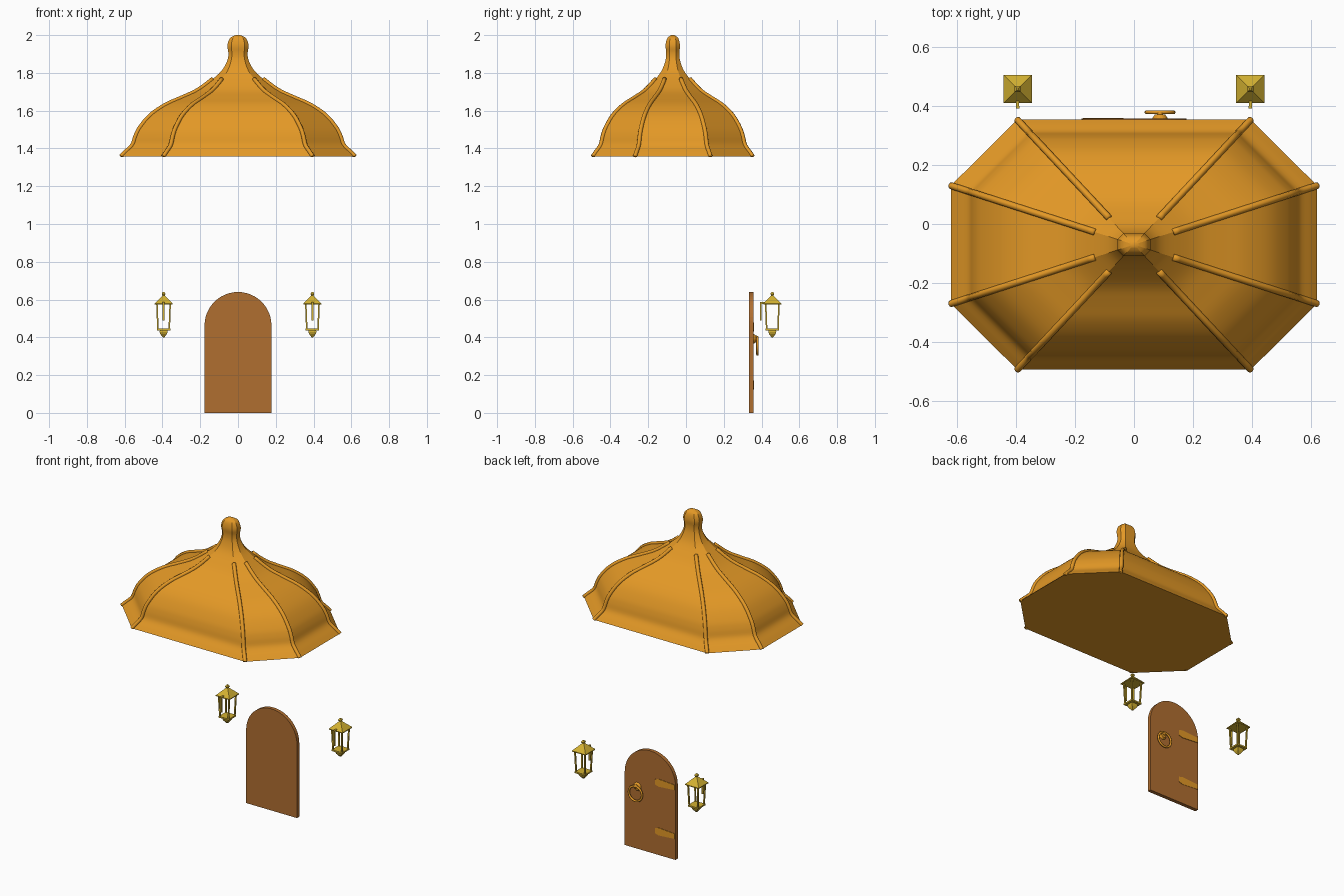
import bpy, bmesh, math
from mathutils import Vector, Matrix

if "Cube" in bpy.data.objects:
    bpy.data.objects.remove(bpy.data.objects["Cube"])


def srgb(r, g, b):
    return tuple(((c / 255 + 0.055) / 1.055) ** 2.4 for c in (r, g, b)) + (1,)


def material(name, rgb):
    m = bpy.data.materials.new(name)
    m.diffuse_color = srgb(*rgb)
    m.use_nodes = True
    m.node_tree.nodes["Principled BSDF"].inputs["Base Color"].default_value = m.diffuse_color
    return m


ORANGE = material("roof orange", (228, 153, 38))
WOOD = material("door brown", (176, 110, 48))
BRASS = material("lantern brass", (212, 178, 50))


def finish(name, bm, mat, smooth=False):
    bmesh.ops.recalc_face_normals(bm, faces=bm.faces[:])
    me = bpy.data.meshes.new(name)
    for f in bm.faces:
        f.smooth = smooth
    bm.to_mesh(me)
    bm.free()
    ob = bpy.data.objects.new(name, me)
    me.materials.append(mat)
    bpy.context.collection.objects.link(ob)
    return ob


def add_box(bm, lo, hi):
    lo, hi = Vector(lo), Vector(hi)
    m = Matrix.Translation((lo + hi) / 2) @ Matrix.Diagonal((*(hi - lo), 1))
    bmesh.ops.create_cube(bm, size=1, matrix=m)


def loft(bm, rings):
    """Skin a list of equal-length vertex rings and cap both ends."""
    rows = [[bm.verts.new(p) for p in r] for r in rings]
    n = len(rows[0])
    for a, b in zip(rows, rows[1:]):
        for i in range(n):
            bm.faces.new((a[i], a[(i + 1) % n], b[(i + 1) % n], b[i]))
    bm.faces.new(rows[0])
    bm.faces.new(rows[-1])
    return rows


def spline(pts, steps=4):
    """Catmull-Rom interpolation of a 2D profile."""
    p = [Vector(q) for q in [pts[0], *pts, pts[-1]]]
    out = []
    for a, b, c, d in zip(p, p[1:], p[2:], p[3:]):
        for k in range(steps):
            t = k / steps
            out.append(0.5 * (2 * b + (c - a) * t + (2 * a - 5 * b + 4 * c - d) * t * t
                              + (3 * b - a - 3 * c + d) * t ** 3))
    return out + [p[-1]]


# Roof: bell profile (half width, height) swept round a stretched octagon
ROOF_Y, HALF = -0.07, 0.62
corners = [(.395, .423), (-.395, .423), (-.62, .2), (-.62, -.2),
           (-.395, -.423), (.395, -.423), (.62, -.2), (.62, .2)]
profile = spline([(.62, 1.358), (.598, 1.38), (.56, 1.418), (.543, 1.465), (.52, 1.51),
                  (.465, 1.575), (.385, 1.63), (.30, 1.668), (.22, 1.705), (.15, 1.755),
                  (.088, 1.81), (.057, 1.865), (.051, 1.905), (.056, 1.945),
                  (.043, 1.983), (.012, 2.0)])


def roof_point(corner, r, z):
    return Vector((corner[0] * r / HALF, ROOF_Y + corner[1] * r / HALF, z))


bm = bmesh.new()
rows = loft(bm, [[roof_point(c, r, z) for c in corners] for r, z in profile])
for e in bm.edges:  # keep the eight hips and the eave crisp
    a, b = e.verts
    if abs(a.co.z - b.co.z) > 1e-5 or a in rows[0] and b in rows[0]:
        e.smooth = False
finish("roof", bm, ORANGE, True)

# Ribs: round bars following each hip
bm = bmesh.new()
for c in corners:
    path = [roof_point(c, r, z) for r, z in profile if r > 0.118 and z < 1.9]
    side = Vector((-c[1], c[0], 0)).normalized()
    rings = []
    for i, p in enumerate(path):
        t = (path[min(i + 1, len(path) - 1)] - path[max(i - 1, 0)]).normalized()
        up = side.cross(t)
        rings.append([p + 0.0115 * (math.cos(a) * side + math.sin(a) * up)
                      for a in (k * math.tau / 8 for k in range(8))])
    for q in rings[0]:
        q.z = max(q.z, 1.355)
    loft(bm, rings)
ribs = finish("roof_ribs", bm, ORANGE, True)

# Door: round-topped slab
bm = bmesh.new()
R, SPRING = 0.177, 0.463
outline = [(-R, 0), (R, 0)] + [(R * math.cos(k * math.pi / 24), SPRING + R * math.sin(k * math.pi / 24))
                               for k in range(25)]
loft(bm, [[(x, y, z) for x, z in outline] for y in (.334, .357)])
finish("door", bm, WOOD)

# Hinge straps: thin tapered plates on the outside of the door
bm = bmesh.new()
strap = [(-.172, -.016), (-.06, -.024), (-.035, -.016), (-.035, .016), (-.06, .024), (-.172, .016)]
for zc in (.455, .148):
    loft(bm, [[(x, y, zc + z) for x, z in strap] for y in (.355, .3595)])
finish("door_hinges", bm, ORANGE)

# Door knocker: round boss with a hanging ring
bm = bmesh.new()
rot = Matrix.Rotation(math.pi / 2, 4, 'X')
bmesh.ops.create_cone(bm, cap_ends=True, segments=16, radius1=.018, radius2=.027, depth=.014,
                      matrix=Matrix.Translation((.088, .363, .392)) @ rot)
bmesh.ops.create_uvsphere(bm, u_segments=12, v_segments=8, radius=.011,
                          matrix=Matrix.Translation((.088, .373, .398)))
finish("knocker_boss", bm, ORANGE)
bpy.ops.mesh.primitive_torus_add(major_radius=.046, minor_radius=.0065, major_segments=28,
                                 minor_segments=8, location=(.088, .378, .355),
                                 rotation=(math.pi / 2, 0, 0))
ring = bpy.context.object
ring.name = "knocker_ring"
ring.data.materials.append(ORANGE)
bpy.ops.object.shade_smooth()


# Lanterns: square stacked profiles, four posts and a wall bracket each
def square(cx, cy, h, z):
    return [(cx + sx * h, cy + sy * h, z) for sx, sy in ((-1, -1), (1, -1), (1, 1), (-1, 1))]


LY = 0.457
for side, label in ((-1, "left"), (1, "right")):
    cx = side * 0.394
    bm = bmesh.new()
    # cap with little finial
    loft(bm, [square(cx, LY, h, z) for h, z in
              ((.040, .574), (.048, .574), (.048, .579), (.009, .618), (.006, .622),
               (.010, .629), (.008, .635), (.003, .641))])
    # base plate and drop
    loft(bm, [square(cx, LY, h, z) for h, z in
              ((.004, .400), (.017, .417), (.021, .428), (.020, .437), (.036, .437),
               (.036, .446), (.028, .446))])
    # corner posts, leaning slightly outwards
    for sx in (-1, 1):
        for sy in (-1, 1):
            loft(bm, [square(cx + sx * o, LY + sy * o, .004, z) for o, z in ((.030, .444), (.035, .576))])
    # bracket: back plate and arm
    add_box(bm, (cx - .006, .391, .49), (cx + .006, .400, .587))
    add_box(bm, (cx - .005, .395, .577), (cx + .005, .425, .587))
    finish("lantern_" + label, bm, BRASS)
